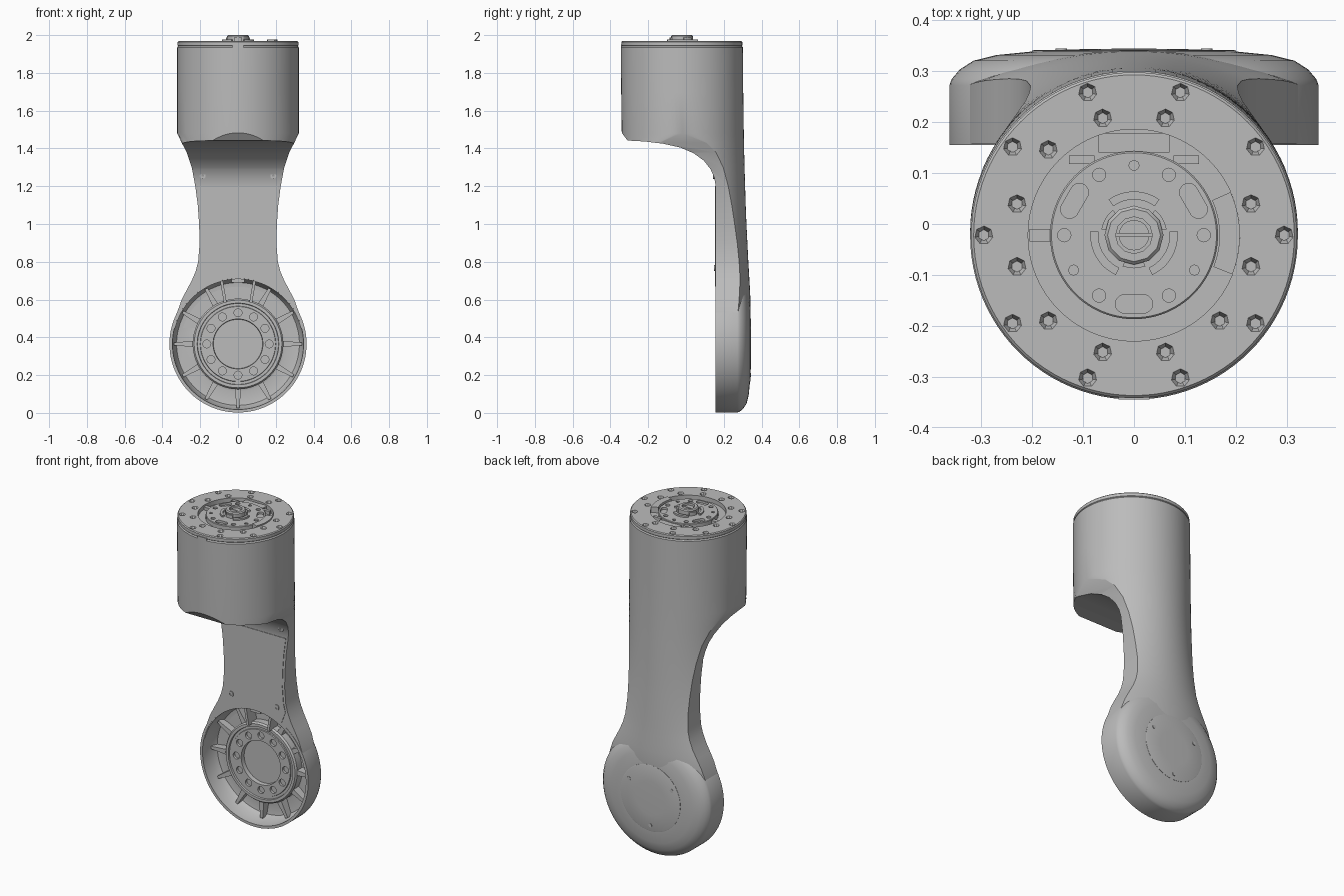
import bpy, bmesh, math
from math import sin, cos, pi, radians, sqrt
from mathutils import Matrix, Vector

if "Cube" in bpy.data.objects:
    bpy.data.objects.remove(bpy.data.objects["Cube"])

grey = bpy.data.materials.new("light_grey")
grey.diffuse_color = (0.5, 0.5, 0.5, 1)
grey.use_nodes = True
grey.node_tree.nodes["Principled BSDF"].inputs["Base Color"].default_value = grey.diffuse_color
CY = -0.022      # axis of the upper housing (y)
DZ = 0.365       # axis of the lower disc (z)


def finish(name, bm):
    bmesh.ops.remove_doubles(bm, verts=bm.verts, dist=1e-5)
    bmesh.ops.recalc_face_normals(bm, faces=bm.faces)
    me = bpy.data.meshes.new(name)
    bm.to_mesh(me)
    bm.free()
    me.materials.append(grey)
    ob = bpy.data.objects.new(name, me)
    bpy.context.collection.objects.link(ob)
    return ob


def up(r, a, h):      # cylindrical coordinates around the housing axis
    return (r * cos(a), CY + r * sin(a), h)


def disc(r, a, h):    # cylindrical coordinates around the lower disc axis
    return (r * cos(a), h, DZ + r * sin(a))


def lathe(name, profile, place, n=96, a0=0, a1=2 * pi, closed=False):
    """Spin (radius, height) points; closed joins last point to first."""
    bm = bmesh.new()
    full = a1 - a0 > 6.28
    rings = [[bm.verts.new(place(r, a0 + (a1 - a0) * i / n, h)) for r, h in profile]
             for i in range(n if full else n + 1)]
    m = len(profile)
    for i in range(n):
        p, q = rings[i], rings[(i + 1) % len(rings)]
        for j in range(m if closed else m - 1):
            k = (j + 1) % m
            ids = [p[j], p[k]]
            ids += [q[k]] if profile[k][0] > 0 else []
            ids += [q[j]] if profile[j][0] > 0 else []
            if len(ids) > 2:
                bm.faces.new(ids)
    if not full:
        bm.faces.new(rings[0])
        bm.faces.new(rings[-1])
    return finish(name, bm)


def prism(name, pts, vec):
    """Extrude a flat outline along a vector."""
    bm = bmesh.new()
    f = bm.faces.new([bm.verts.new(p) for p in pts])
    g = bmesh.ops.extrude_face_region(bm, geom=[f])["geom"]
    bmesh.ops.translate(bm, vec=vec, verts=[v for v in g if isinstance(v, bmesh.types.BMVert)])
    return finish(name, bm)


def box(name, x0, x1, y0, y1, z0, z1):
    return prism(name, [(x0, y0, z0), (x1, y0, z0), (x1, y1, z0), (x0, y1, z0)], (0, 0, z1 - z0))


def pegs(name, spots, r, r2, depth, axis="z", n=16):
    """Many cones or cylinders in one mesh, each centred on its spot."""
    bm = bmesh.new()
    rot = Matrix.Rotation(radians(90), 4, "X") if axis == "y" else Matrix()
    for s in spots:
        bmesh.ops.create_cone(bm, cap_ends=True, segments=n, radius1=r, radius2=r2,
                              depth=depth, matrix=Matrix.Translation(s) @ rot)
    return finish(name, bm)


def cut(ob, cutter):
    mod = ob.modifiers.new("cut", "BOOLEAN")
    mod.operation, mod.solver, mod.object = "DIFFERENCE", "EXACT", cutter
    bpy.context.view_layer.objects.active = ob
    bpy.ops.object.modifier_apply(modifier=mod.name)
    bpy.data.objects.remove(cutter)


# Housing and arm: sections (z, half width, back radius, back y) lofted upwards
rows = [(.45, .338, .90, .333), (.5, .333, .86, .336), (.55, .316, .82, .339), (.6, .298, .77, .340),
        (.65, .272, .70, .338), (.7, .245, .62, .335), (.75, .224, .54, .332), (.8, .211, .48, .329),
        (.9, .203, .41, .324), (1.0, .206, .37, .319), (1.1, .213, .345, .315), (1.2, .226, .33, .312),
        (1.3, .245, .322, .309), (1.38, .272, .322, .307), (1.43, .298, .322, .306),
        (1.48, .322, .322, .305), (1.7, .322, .322, .302), (1.935, .322, .322, .30), (1.942, .317, .317, .295)]
bm = bmesh.new()
N = 48
loops = []
for z, w, R, yb in rows:
    back = [(w * sin(pi * (i / N - .5)), i) for i in range(N + 1)]
    arc = [(x, sqrt(max(R * R - x * x, 0))) for x, i in back]
    pts = [(x, yb - R + h + 1e-3, z) for x, h in arc]
    pts += [(x, yb - R - h - 1e-3, z) for x, h in reversed(arc)]
    loops.append([bm.verts.new(p) for p in pts])
for a, b in zip(loops, loops[1:]):
    for i in range(len(a)):
        k = (i + 1) % len(a)
        bm.faces.new((a[i], a[k], b[k], b[i]))
bm.faces.new(loops[0])
bm.faces.new(loops[-1])
body = finish("housing_and_arm", bm)

# Front of the arm and swept underside of the housing
side = [(.157, .3), (.157, 1.2), (.15, 1.245), (.13, 1.29), (.095, 1.335), (.04, 1.375), (-.03, 1.405),
        (-.12, 1.425), (-.22, 1.437), (-.31, 1.442), (-.36, 1.51), (-3, 1.51), (-3, .3)]
cut(body, prism("underside_cutter", [(-1, y, z) for y, z in side], (2, 0, 0)))
cut(body, lathe("bowl_cutter", [(0, 0), (.343, 0), (.343, .235), (.325, .268), (0, .268)], disc))

# Lower disc with hollow front and hub ring
bowl = lathe("lower_disc", [
    (0, .343), (.2, .339), (.27, .332), (.315, .321), (.342, .304), (.358, .285), (.363, .272), (.363, .155),
    (.347, .155), (.342, .235), (.325, .265), (.25, .275), (.24, .272), (.24, .225), (.232, .215),
    (.216, .215), (.214, .225), (.2, .225), (.198, .219), (.132, .219), (.13, .245), (0, .245)], disc)
cut(bowl, pegs("hub_holes", [disc(.165, radians(30 * k), .219) for k in range(12)], .021, .021, .03, "y"))

# Radial ribs inside the disc, wider towards the hub
for k in range(12):
    a = radians(30 * k)
    if k == 3:
        continue
    t = Vector((-sin(a), 0, cos(a)))
    pts = [Vector(disc(r, a, .275)) + t * w for r, w in ((.235, -.016), (.338, -.008), (.338, .008), (.235, .016))]
    prism("rib", pts, (0, -.05, 0))

# Cable channel from the hub towards the arm
for s in (-1, 1):
    prism("channel_wall", [(s * .06, .275, .585), (s * .075, .275, .585), (s * .095, .275, .7), (s * .08, .275, .7)],
          (0, -.085, 0))
box("channel_bridge", -.035, .035, .165, .27, .69, .725)

# Arm cover plate and its screws
edge = [(w - .014, z) for z, w, R, yb in rows if .74 < z < 1.21]
low = [(.343 * sin(t), DZ + .012 + .343 * cos(t)) for t in (.55, .4, .2)]
half = low[::-1] + edge
outline = [(x, .159, z) for x, z in half] + [(-x, .159, z) for x, z in reversed(half)]
prism("arm_cover", outline, (0, -.005, 0))
screws = [(s * x, y, z) for s in (-1, 1) for x, y, z in ((.187, .149, 1.255), (.153, .155, .768))]
ring = pegs("cover_screws", screws, .016, .016, .012, "y")
cut(ring, pegs("screw_sockets", [(x, y - .006, z) for x, y, z in screws], .008, .008, .008, "y", 6))

# Rear cap with three screws
lathe("rear_cap", [(0, .33), (.2, .33), (.2, .3405), (.197, .3415), (.1, .3435), (0, .345)], disc)
pegs("rear_cap_screws", [disc(.165, radians(a), .341) for a in (30, 150, 270)], .011, .011, .008, "y")

# Top flange with countersunk bolt holes
flange = lathe("top_flange", [(.208, 1.925), (.3, 1.925), (.32, 1.945), (.32, 1.963), (.315, 1.968), (.208, 1.968)],
               up, closed=True)
bolts = [up(.295, radians(36 * k), 1.962) for k in range(10)]
bolts += [up(.238, radians(15 + 30 * k), 1.962) for k in range(12) if k != 1]
cut(flange, pegs("countersinks", bolts, .009, .021, .024, n=7))
pegs("bolt_heads", [(x, y, 1.951) for x, y, z in bolts], .011, .011, .008, n=6)

# Rotor disc with round and oval pockets
rotor = lathe("rotor_disc", [(0, 1.93), (.165, 1.93), (.165, 1.965), (.162, 1.968), (0, 1.968)], up)
cut(rotor, pegs("round_pockets", [up(.137, radians(60 * k), 1.968) for k in range(6)], .013, .013, .02))
cut(rotor, pegs("pin_pockets", [up(.137, radians(90 + 120 * k), 1.968) for k in range(3)], .01, .01, .03, n=8))
for k in range(3):
    a = radians(30 + 120 * k)
    c, r, t = Vector(up(.135, a, 1.955)), Vector((cos(a), sin(a), 0)), Vector((-sin(a), cos(a), 0))
    oval = []
    for i in range(16):
        b = 2 * pi * (i + .5) / 16
        oval.append(c + r * (.018 * cos(b)) + t * (.018 * sin(b) + math.copysign(.019, sin(b))))
    cut(rotor, prism("oval_cutter", oval, (0, 0, .03)))

# Raised arcs and centre hub
for k in range(3):
    a = radians(90 + 120 * k)
    lathe("raised_arc", [(.07, 1.96), (.086, 1.96), (.086, 1.978), (.07, 1.978)], up, 12, a - .62, a + .62, True)
lathe("centre_hub", [(.036, 1.96), (.058, 1.96), (.058, 1.994), (.052, 2.0), (.036, 2.0)], up, 12, closed=True)
for k in range(3):
    lathe("hub_lug", [(.05, 1.96), (.065, 1.96), (.065, 1.988), (.05, 1.988)], up, 4,
          radians(30 + 120 * k) - .35, radians(30 + 120 * k) + .35, True)
pegs("hub_shaft", [(0, CY, 1.975)], .03, .03, .03)
box("shaft_key", -.036, .036, CY - .004, CY + .004, 1.97, 1.993)

# Connector and tabs in the ring channel
box("connector", -.07, .07, .14, .178, 1.935, 1.96)
for s in (-1, 1):
    box("connector_side", *sorted((s * .078, s * .128)), .118, .135, 1.935, 1.963)
box("left_tab", -.205, -.163, CY - .012, CY + .012, 1.935, 1.96)
lathe("right_tab", [(.168, 1.94), (.208, 1.94), (.208, 1.976), (.168, 1.976)], up, 10, -.38, .42, True)
box("front_notch", -.03, .03, -.345, -.32, 1.935, 1.95)

# Smooth shading with sharp edges kept
for ob in bpy.context.scene.objects:
    ob.select_set(True)
bpy.context.view_layer.objects.active = body
bpy.ops.object.shade_smooth_by_angle(angle=radians(30))
